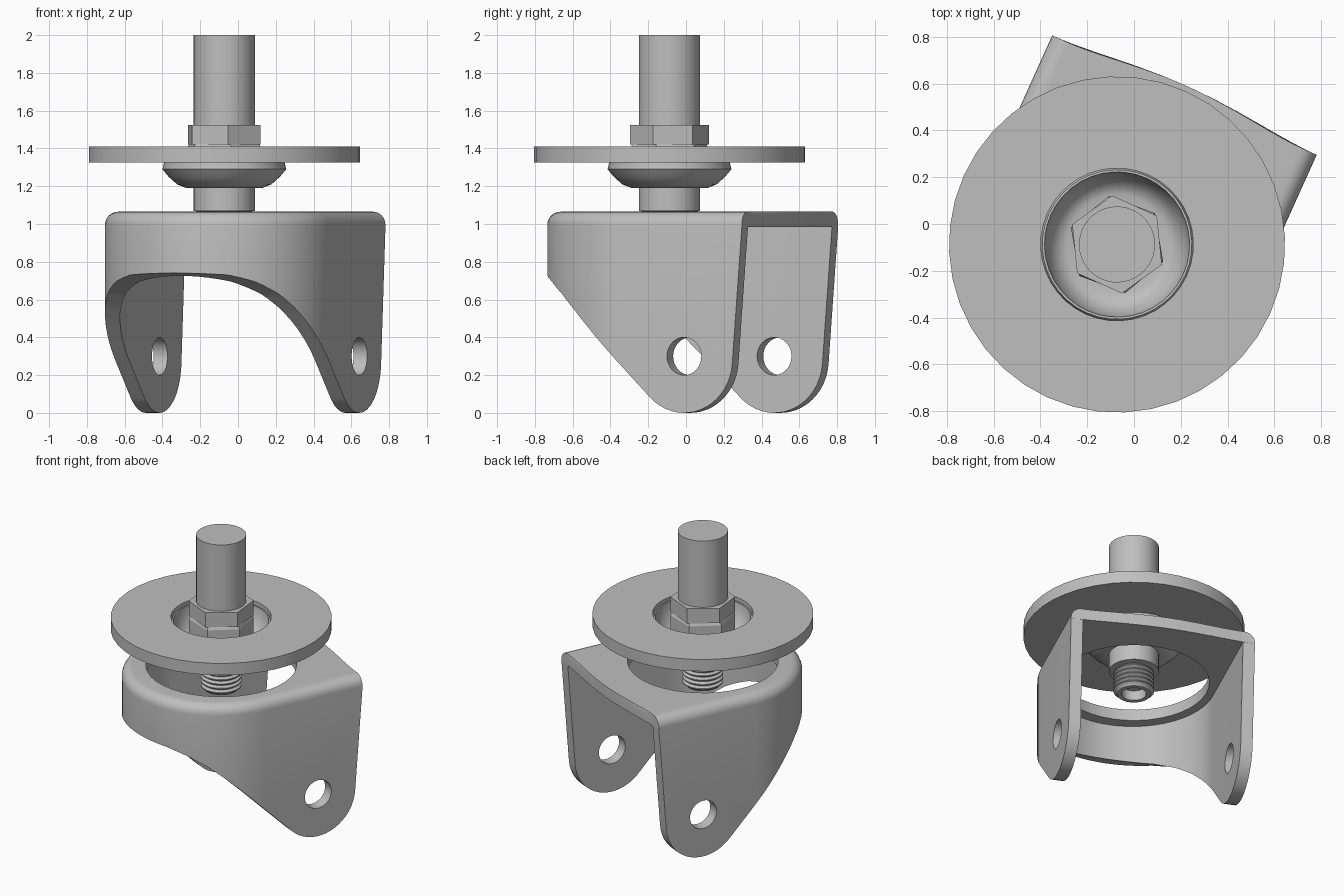
import bpy, bmesh, math

if "Cube" in bpy.data.objects:
    bpy.data.objects.remove(bpy.data.objects["Cube"], do_unlink=True)

CENTRE = (-0.0725, -0.0875, 0)
TURN = math.radians(-24.3)
SEGS = 40

steel = bpy.data.materials.new("grey_steel")
steel.use_nodes = True
steel.diffuse_color = (0.52, 0.52, 0.52, 1)
steel.node_tree.nodes["Principled BSDF"].inputs["Base Color"].default_value = (0.52, 0.52, 0.52, 1)


def loft(name, rings, closed=False):
    """Skin a list of equal point rings; cap the ends unless closed."""
    bm = bmesh.new()
    rows = [[bm.verts.new(p) for p in ring] for ring in rings]
    n = len(rows[0])
    pairs = list(zip(rows, rows[1:])) + ([(rows[-1], rows[0])] if closed else [])
    for a, b in pairs:
        for i in range(n):
            j = (i + 1) % n
            bm.faces.new((a[i], a[j], b[j], b[i]))
    if not closed:
        bm.faces.new(rows[0])
        bm.faces.new(rows[-1])
    bmesh.ops.recalc_face_normals(bm, faces=bm.faces)
    mesh = bpy.data.meshes.new(name)
    bm.to_mesh(mesh)
    bm.free()
    mesh.materials.append(steel)
    obj = bpy.data.objects.new(name, mesh)
    bpy.context.collection.objects.link(obj)
    obj.location = CENTRE
    obj.rotation_euler.z = TURN
    return obj


def lathe(name, profile, closed=False, segs=SEGS, start=0.0):
    angles = [start + math.tau * i / segs for i in range(segs)]
    return loft(name, [[(r * math.cos(a), r * math.sin(a), z) for a in angles]
                       for r, z in profile], closed)


def boolean(target, cutter, operation):
    bpy.context.view_layer.objects.active = target
    mod = target.modifiers.new("cut", 'BOOLEAN')
    mod.operation = operation
    mod.solver = 'EXACT'
    mod.object = cutter
    bpy.ops.object.modifier_apply(modifier=mod.name)
    bpy.data.objects.remove(cutter, do_unlink=True)


def smooth(obj, angle=32):
    bpy.ops.object.select_all(action='DESELECT')
    obj.select_set(True)
    bpy.context.view_layer.objects.active = obj
    bpy.ops.object.shade_smooth_by_angle(angle=math.radians(angle))


def plan(half, z, back, bulge):
    """Plan outline: round front, straight sides, gently bowed back."""
    arc = [-math.pi * i / 32 for i in range(33)]
    pts = [(half * math.cos(a), -0.03 + half * math.sin(a), z) for a in arc]
    for i in range(17):
        t = math.pi * (1 - i / 16)
        pts.append((half * math.cos(t), back + bulge * math.sin(t) ** 4, z))
    return pts


# Fork: rounded shell, hollowed out and trimmed to the leg profile
WIDTH, WALL, TOP, ROUND = 0.62, 0.08, 1.065, 0.07
rings = [plan(WIDTH, -0.1, 0.70, 0.04)]
for i in range(7):
    a = math.pi / 2 * i / 6
    rings.append(plan(WIDTH - ROUND * (1 - math.cos(a)),
                      TOP - ROUND * (1 - math.sin(a)), 0.70, 0.04))
fork = loft("fork", rings)

inside = loft("inside_cutter", [plan(WIDTH - WALL, z, 1.0, 0) for z in (-0.3, TOP - WALL)])
boolean(fork, inside, 'DIFFERENCE')

AXLE_Y, LEG_R = 0.365, 0.28
side = [(0.9, 1.3), (0.9, 0.985), (0.70, 0.985)]
for i in range(19):
    a = math.radians(-5 - 130 * i / 18)
    side.append((AXLE_Y + LEG_R * math.cos(a), LEG_R + LEG_R * math.sin(a)))
side += [(-0.2, 0.449), (-0.3, 0.545), (-0.4, 0.63), (-0.5, 0.695),
         (-0.58, 0.73), (-0.66, 0.742), (-0.9, 0.742), (-0.9, 1.3)]
boolean(fork, loft("side_cutter", [[(x, y, z) for y, z in side] for x in (-1, 1)]), 'INTERSECT')

axle = [(AXLE_Y + 0.1 * math.cos(math.tau * i / 32), 0.3 + 0.1 * math.sin(math.tau * i / 32))
        for i in range(32)]
boolean(fork, loft("axle_cutter", [[(x, y, z) for y, z in axle] for x in (-1, 1)]), 'DIFFERENCE')
boolean(fork, lathe("bearing_cutter", [(0.49, 0.9), (0.49, 1.2)]), 'DIFFERENCE')
smooth(fork)

# Cover washer
smooth(lathe("cover_disc", [(0.326, 1.325), (0.718, 1.325), (0.718, 1.41), (0.326, 1.41)], True))

# Dished bearing cup beneath the washer
smooth(lathe("bearing_cup", [
    (0.15, 1.19), (0.20, 1.19), (0.25, 1.21), (0.295, 1.25), (0.328, 1.29), (0.32, 1.325),
    (0.32, 1.385), (0.31, 1.385), (0.302, 1.33), (0.275, 1.275), (0.245, 1.245),
    (0.215, 1.235), (0.15, 1.235)], True))

# Stud: hollow threaded end, collar and plain shank
thread = []
for i in range(5):
    z = 0.91 + 0.031 * i
    thread += [(0.115, z), (0.132, z + 0.011), (0.132, z + 0.018), (0.115, z + 0.029)]
stud = [(0.08, 0.97), (0.08, 0.90), (0.11, 0.90)] + thread
stud += [(0.115, 1.066), (0.1625, 1.068), (0.1625, 2.0)]
smooth(lathe("stud", stud))

# Pair of hexagon nuts
lathe("lock_nut", [(0.21, 1.42), (0.21, 1.525)], segs=6)
lathe("lower_nut", [(0.2, 1.23), (0.21, 1.25), (0.21, 1.40), (0.2, 1.42)],
      segs=6, start=math.radians(4))
